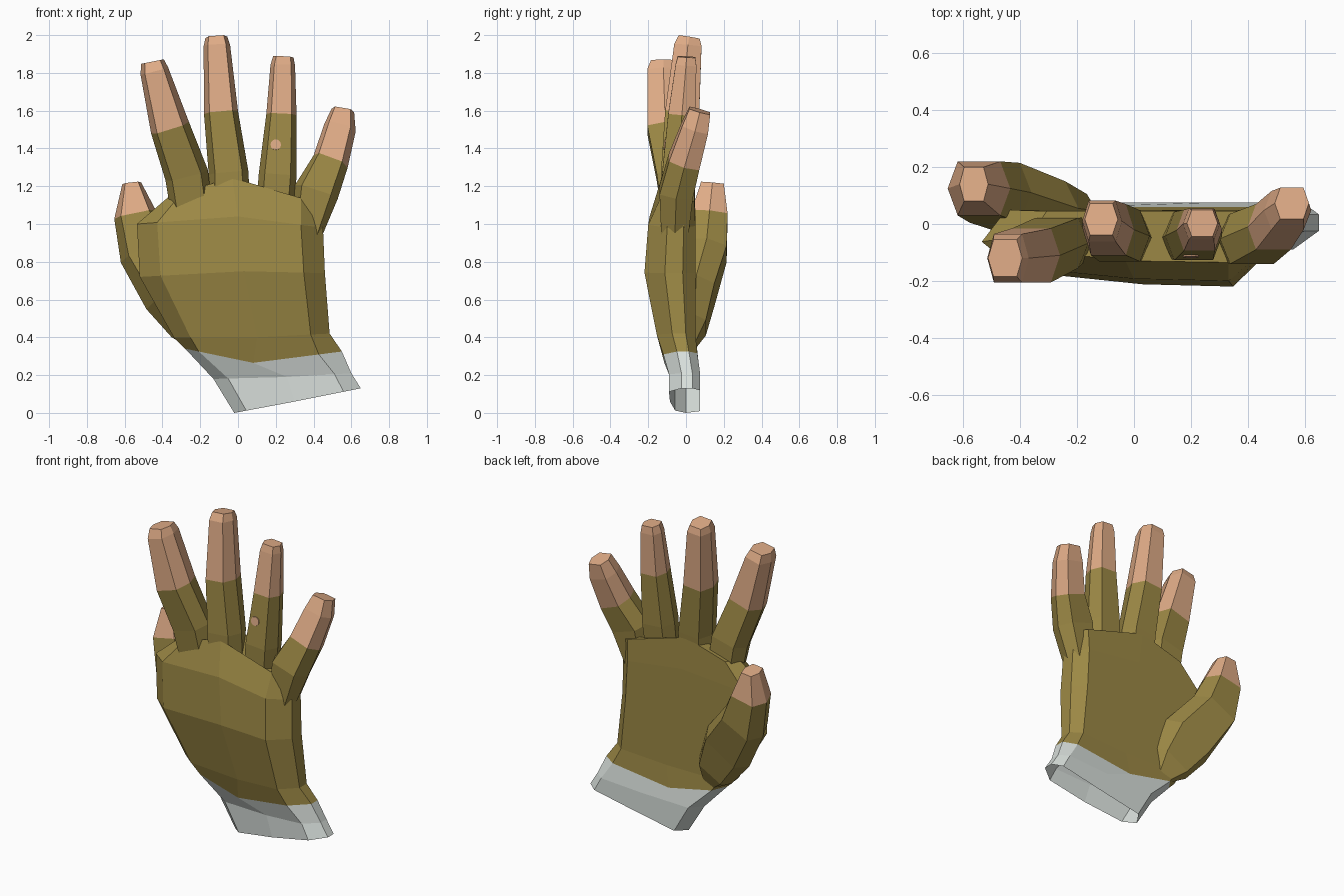
import bpy, bmesh, math
from mathutils import Vector


def material(name, rgb):
    m = bpy.data.materials.new(name)
    m.diffuse_color = (*rgb, 1)
    return m


OLIVE = material("olive cloth", (0.335, 0.25, 0.06))
SKIN = material("skin", (0.74, 0.41, 0.24))
GREY = material("pale grey cuff", (0.69, 0.74, 0.71))


def loft(name, rings, mats, split=None, start_cap=True, end_cap=True):
    """Skin rings of equal length; bands from `split` on use the second material."""
    bm = bmesh.new()
    vs = [[bm.verts.new(p) for p in r] for r in rings]
    n = len(rings[0])
    for i in range(len(vs) - 1):
        for j in range(n):
            k = (j + 1) % n
            f = bm.faces.new((vs[i][j], vs[i][k], vs[i + 1][k], vs[i + 1][j]))
            f.material_index = int(split is not None and i >= split)
    if start_cap:
        bm.faces.new(vs[0])
    if end_cap:
        bm.faces.new(vs[-1]).material_index = int(split is not None)
    bmesh.ops.recalc_face_normals(bm, faces=bm.faces)
    me = bpy.data.meshes.new(name)
    bm.to_mesh(me)
    bm.free()
    for m in mats:
        me.materials.append(m)
    ob = bpy.data.objects.new(name, me)
    bpy.context.collection.objects.link(ob)
    return ob


# Palm and cuff: each row is left, middle, right as (x, z), then front y and back y
rows = [
    ((-0.02, 0.00), (0.30, 0.06), (0.65, 0.13), -0.09, 0.075),
    ((-0.13, 0.18), (0.26, 0.19), (0.60, 0.21), -0.09, 0.075),
    ((-0.28, 0.34), (0.08, 0.265), (0.55, 0.325), -0.12, 0.06),
    ((-0.34, 0.40), (0.10, 0.40), (0.485, 0.42), -0.155, 0.05),
    ((-0.52, 0.72), (0.03, 0.75), (0.46, 0.74), -0.22, 0.05),
    ((-0.535, 1.00), (0.00, 1.04), (0.45, 0.98), -0.20, 0.05),
    ((-0.36, 1.15), (-0.03, 1.245), (0.46, 1.10), -0.135, 0.045),
]
# Position across the hand, and depth (0 = front, 1 = back)
outline = [(0, 0.55), (0.1, 0.2), (0.5, 0.03), (0.87, 0), (1, 0.4),
           (1, 0.75), (0.92, 1), (0.5, 1), (0.08, 1)]


def hand_ring(row):
    l, m, r, yf, yb = row
    pts = []
    for t, d in outline:
        a, b, u = (l, m, t * 2) if t <= 0.5 else (m, r, t * 2 - 1)
        pts.append((a[0] + (b[0] - a[0]) * u, yf + (yb - yf) * d,
                    a[1] + (b[1] - a[1]) * u))
    return pts


loft("cuff", [hand_ring(r) for r in rows[:3]], [GREY], None, False, False)
loft("palm", [hand_ring(r) for r in rows[2:]], [OLIVE], None, False, True)

HEX = [(-1, 0), (-0.68, -1), (0.68, -1), (1, 0), (0.68, 1), (-0.68, 1)]


def digit(name, secs, split):
    """Six-sided finger; sections are (x, y, z, half width, half depth), square to the path."""
    rings = []
    for i, (x, y, z, rx, ry) in enumerate(secs):
        t = Vector(secs[min(i + 1, len(secs) - 1)][:3]) - Vector(secs[max(i - 1, 0)][:3])
        rings.append([(x + a * rx, y + b * ry,
                       z - (t.x * a * rx + t.y * b * ry) / t.z) for a, b in HEX])
    return loft(name, rings, [OLIVE, SKIN], split)


# Fingers and thumb, bare above the split section; roots are buried in the palm
digit("index_finger", [(-0.24, -0.05, 1.04, 0.11, 0.075), (-0.272, -0.067, 1.26, 0.112, 0.088),
                       (-0.36, -0.11, 1.51, 0.10, 0.095), (-0.443, -0.12, 1.81, 0.073, 0.085),
                       (-0.453, -0.12, 1.86, 0.06, 0.065)], 2)
digit("middle_finger", [(-0.045, -0.05, 1.06, 0.11, 0.08), (-0.05, -0.042, 1.27, 0.105, 0.09),
                        (-0.09, -0.02, 1.59, 0.09, 0.09), (-0.112, 0.01, 1.945, 0.07, 0.072),
                        (-0.115, 0.017, 1.988, 0.058, 0.055)], 2)
digit("ring_finger", [(0.19, -0.05, 1.00, 0.10, 0.07), (0.21, -0.042, 1.26, 0.10, 0.085),
                      (0.23, -0.022, 1.58, 0.08, 0.072), (0.237, 0.0, 1.84, 0.065, 0.055),
                      (0.24, 0.003, 1.885, 0.054, 0.047)], 2)
digit("little_finger", [(0.36, -0.06, 0.93, 0.075, 0.07), (0.415, -0.052, 1.17, 0.113, 0.088),
                        (0.49, -0.01, 1.33, 0.09, 0.08), (0.54, 0.048, 1.51, 0.083, 0.068),
                        (0.555, 0.073, 1.60, 0.06, 0.055)], 2)
digit("thumb", [(-0.19, 0.015, 0.37, 0.05, 0.035), (-0.24, 0.045, 0.46, 0.11, 0.06),
                (-0.34, 0.055, 0.64, 0.145, 0.095), (-0.49, 0.11, 0.86, 0.13, 0.105),
                (-0.545, 0.125, 1.05, 0.11, 0.095), (-0.563, 0.14, 1.215, 0.05, 0.06)], 4)

# Small bare patch on the front of the ring finger
bpy.ops.mesh.primitive_cylinder_add(vertices=12, radius=0.028, depth=0.009,
                                    location=(0.20, -0.112, 1.42),
                                    rotation=(math.radians(84), 0, 0))
patch = bpy.context.object
patch.name = "skin_patch"
patch.data.materials.append(SKIN)
